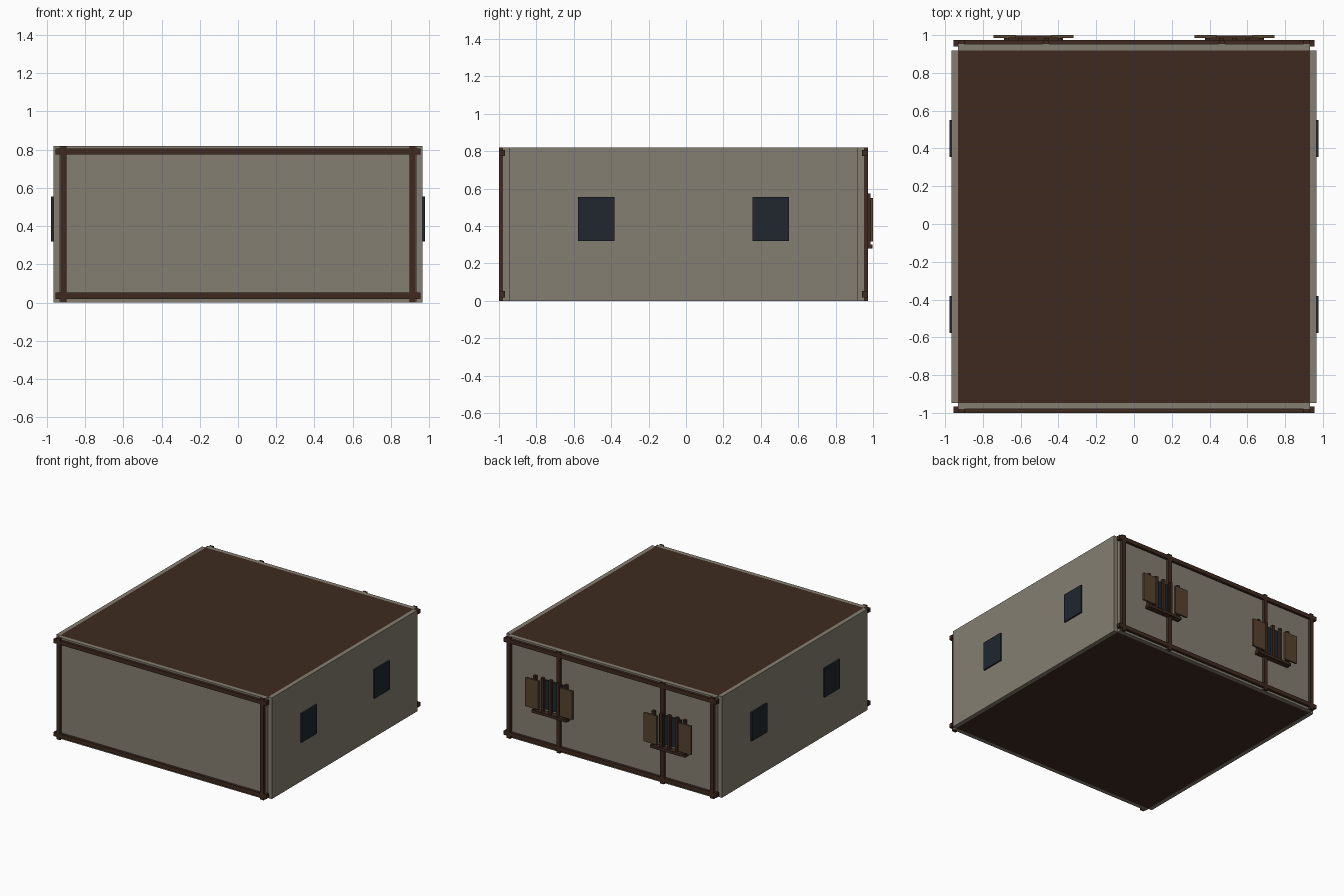
import bpy, bmesh
from mathutils import Matrix, Vector

if "Cube" in bpy.data.objects:
    bpy.data.objects.remove(bpy.data.objects["Cube"])

CY = -0.0135            # house centre in y (back shutters shift it)
IN, OUT, H = 0.933, 0.966, 0.82


def material(name, rgb):
    m = bpy.data.materials.new(name)
    m.diffuse_color = (*rgb, 1)
    m.use_nodes = True
    m.node_tree.nodes["Principled BSDF"].inputs["Base Color"].default_value = m.diffuse_color
    return m


PLASTER = material("plaster", (0.235, 0.21, 0.165))
TIMBER = material("dark_timber", (0.048, 0.023, 0.014))
GLASS = material("glass", (0.014, 0.020, 0.028))
SHUTTER = material("shutter_wood", (0.095, 0.058, 0.030))


def boxes(name, mat, *bounds):
    """One object from boxes given as (x0, x1, y0, y1, z0, z1), y relative to the house centre."""
    bm = bmesh.new()
    for x0, x1, y0, y1, z0, z1 in bounds:
        mid = Vector(((x0 + x1) / 2, (y0 + y1) / 2 + CY, (z0 + z1) / 2))
        size = (abs(x1 - x0), abs(y1 - y0), abs(z1 - z0), 1)
        bmesh.ops.create_cube(bm, size=1, matrix=Matrix.Translation(mid) @ Matrix.Diagonal(size))
    me = bpy.data.meshes.new(name)
    bm.to_mesh(me)
    bm.free()
    me.materials.append(mat)
    ob = bpy.data.objects.new(name, me)
    bpy.context.collection.objects.link(ob)
    return ob


# Floor and roof slabs fill the square between the walls
boxes("floor", TIMBER, (-IN, IN, -IN, IN, 0, 0.033))
boxes("roof", TIMBER, (-IN, IN, -IN, IN, H - 0.033, H))

# Walls and beams, front (-1) and back (+1), left (-1) and right (+1)
B = 0.0165              # half beam thickness
BY = 0.97               # beam centre line
for s, end, side in ((-1, "front", "left"), (1, "back", "right")):
    boxes(end + "_wall", PLASTER, (-IN, IN, s * IN, s * OUT, 0, H))
    boxes(side + "_wall", PLASTER, (s * IN, s * OUT, -IN, IN, 0, H))
    y0, y1 = s * BY - B, s * BY + B
    boxes(end + "_rails", TIMBER,
          *[(-0.955, 0.955, y0, y1, z - B, z + B) for z in (0.035, 0.79)])
    posts = (-0.913, 0.913) if s < 0 else (-0.913, -0.466, 0.466, 0.913)
    boxes(end + "_posts", TIMBER, *[(x - B, x + B, y0, y1, 0, H) for x in posts])
    # Side windows
    boxes(side + "_windows", GLASS,
          *[(s * 0.955, s * 0.978, y - 0.098, y + 0.098, 0.32, 0.555) for y in (-0.466, 0.466)])

# Shuttered windows on the back
for cx, side in ((-0.532, "left"), (0.532, "right")):
    boxes(f"back_{side}_window", GLASS, (cx - 0.098, cx + 0.098, 0.955, 0.978, 0.32, 0.555))
    boxes(f"back_{side}_bars", TIMBER,
          *[(cx + i * 0.07 - 0.011, cx + i * 0.07 + 0.011, 0.975, 0.999, 0.30, 0.575)
            for i in range(-2, 3)])
    boxes(f"back_{side}_sill", TIMBER, (cx - 0.157, cx + 0.157, 0.96, 1.011, 0.28, 0.302))
    boxes(f"back_{side}_shutters", SHUTTER,
          *[(cx + s * 0.095, cx + s * 0.211, 0.999, 1.0135, 0.318, 0.55) for s in (-1, 1)])
